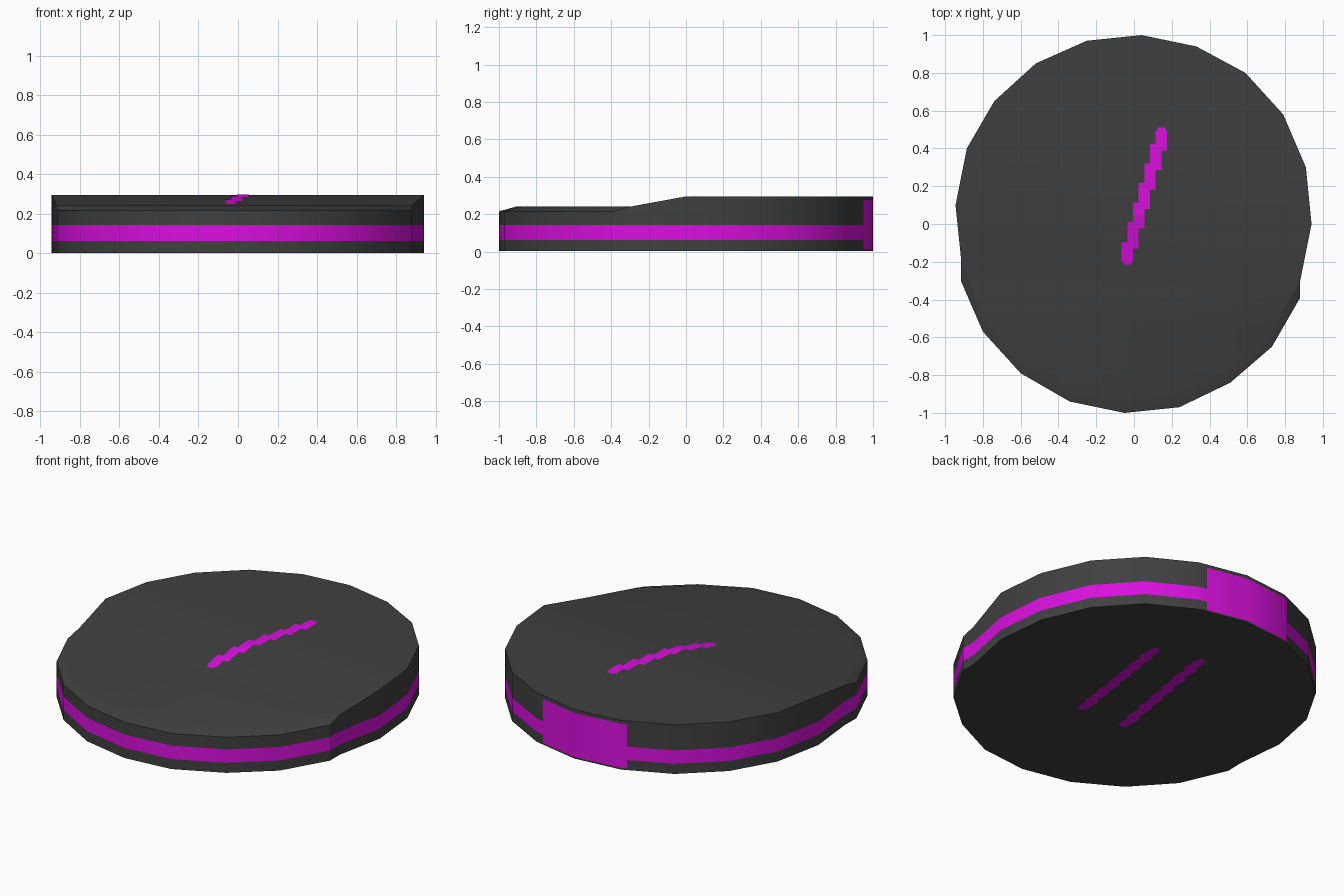
import bpy, bmesh, math
from mathutils import Vector
from mathutils.bvhtree import BVHTree

if "Cube" in bpy.data.objects:
    bpy.data.objects.remove(bpy.data.objects["Cube"])

def material(name, rgb):
    m = bpy.data.materials.new(name)
    m.diffuse_color = (*rgb, 1)
    m.use_nodes = True
    m.node_tree.nodes["Principled BSDF"].inputs["Base Color"].default_value = m.diffuse_color
    return m

DARK = material("dark grey", (0.051, 0.051, 0.051))
PINK = material("magenta", (0.70, 0.005, 0.74))
BASE, LOW, FLAT, HIGH = 0.002, 0.215, 0.24, 0.295

# Outline of the disc, counter-clockwise: tall rear, notch, low front, notch
rear = [(.94, 0), (.91, .30), (.79, .58), (.59, .80), (.33, .94), (.04, 1), (-.25, .97),
        (-.52, .85), (-.74, .65), (-.885, .40), (-.945, .10)]
left_notch, right_notch = (-.915, -.19), (.88, -.30)
front = [(-.917, -.30), (-.80, -.57), (-.60, -.79), (-.34, -.94), (-.05, -1), (.24, -.97),
         (.51, -.84), (.73, -.65), (.88, -.39)]

bm = bmesh.new()
def ring(points, z):
    return [bm.verts.new((x, y, z)) for x, y in points]

bottom = ring(rear + [left_notch] + front + [right_notch], BASE)
t_rear = ring(rear, HIGH)
t_left, t_right = ring([left_notch, right_notch], FLAT)
t_front = ring(front, LOW)
inner = [t_left] + ring([(x, y + .09) for x, y in front[1:-1]], FLAT) + [t_right]
top = t_rear + [t_left] + t_front + [t_right]

# Walls
n = len(top)
for i in range(n):
    j = (i + 1) % n
    bm.faces.new((bottom[i], bottom[j], top[j], top[i]))
walls = list(bm.faces)

# Base, high rear top, sloping step, low front top, chamfered front rim
bm.faces.new(bottom[::-1])
bm.faces.new(t_rear)
bm.faces.new((t_rear[0], t_rear[-1], t_right))
bm.faces.new((t_rear[-1], t_left, t_right))
bm.faces.new(inner)
for i in range(len(front) - 1):
    a, b, c, d = inner[i], t_front[i], t_front[i + 1], inner[i + 1]
    bm.faces.new((a, b, c, d))
bm.normal_update()
tree = BVHTree.FromBMesh(bm)

# Cut the stripe and the rear patch into the walls
def cut(co, no, region):
    faces = [f for f in bm.faces if abs(f.normal.z) < .05 and region(f.calc_center_median())]
    geom = set(faces)
    for f in faces:
        geom.update(f.edges)
        geom.update(f.verts)
    bmesh.ops.bisect_plane(bm, geom=list(geom), plane_co=co, plane_no=no, dist=1e-5)
    bm.normal_update()

PATCH = .28
for z in (.062, .142):
    cut((0, 0, z), (0, 0, 1), lambda c: True)
for x in (-PATCH, PATCH):
    cut((x, 0, 0), (1, 0, 0), lambda c: c.y > .8)
for z in (.012, .275):
    cut((0, 0, z), (0, 0, 1), lambda c: c.y > .8 and abs(c.x) < PATCH)

for f in bm.faces:
    c = f.calc_center_median()
    if abs(f.normal.z) < .05:
        stripe = .062 < c.z < .142
        patch = c.y > .9 and abs(c.x) < PATCH and .012 < c.z < .275
        f.material_index = int(stripe or patch)

def finish(bmesh_, name, mats):
    me = bpy.data.meshes.new(name)
    bmesh_.to_mesh(me)
    bmesh_.free()
    for m in mats:
        me.materials.append(m)
    ob = bpy.data.objects.new(name, me)
    bpy.context.collection.objects.link(ob)
    return ob

body = finish(bm, "disc_body", [DARK, PINK])
bpy.context.view_layer.objects.active = body
body.select_set(True)
bpy.ops.object.shade_smooth_by_angle(angle=math.radians(25))

# Jagged painted strokes that follow the surface
def stroke(name, start, end, width, up):
    sm = bmesh.new()
    (x0, y0), (x1, y1) = start, end
    rows, steps = 42, 7
    lift = .002 * up

    def step_x(t):
        k = min(max(math.floor(t * steps), 0), steps - 1)
        return x0 + (x1 - x0) * k / (steps - 1)

    def point(x, y):
        hit = tree.ray_cast(Vector((x, y, up)), Vector((0, 0, -up)))[0]
        return sm.verts.new((x, y, hit.z + lift))

    for r in range(rows):
        t = (r + .5) / rows
        ya, yb = (y0 + (y1 - y0) * q / rows for q in (r, r + 1))
        half = width / 2 * (.7 if r in (0, rows - 1) else 1)
        xl, xr = step_x(t - .03) - half, step_x(t + .03) + half
        quad = [point(xl, ya), point(xr, ya), point(xr, yb), point(xl, yb)]
        sm.faces.new(quad if up > 0 else quad[::-1])
    finish(sm, name, [PINK])

stroke("top_stroke", (-.035, -.215), (.145, .51), .06, 1)
stroke("base_stroke_right", (.13, -.30), (.225, .47), .055, -1)
stroke("base_stroke_left", (-.16, -.30), (-.04, .535), .055, -1)
